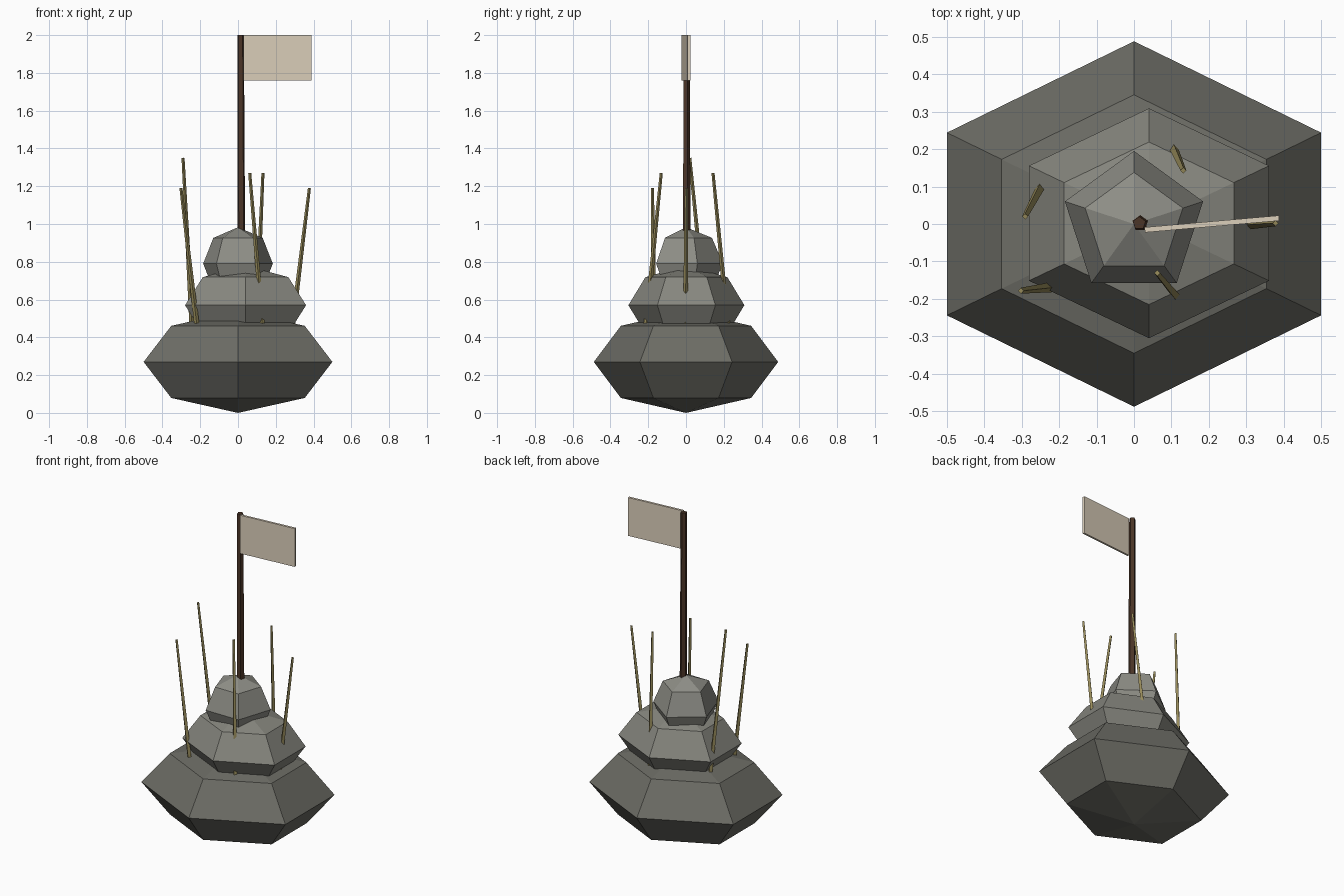
import bpy, math
from mathutils import Vector

if "Cube" in bpy.data.objects:
    bpy.data.objects.remove(bpy.data.objects["Cube"])


def material(name, rgb):
    m = bpy.data.materials.new(name)
    m.diffuse_color = (*rgb, 1)
    m.use_nodes = True
    m.node_tree.nodes["Principled BSDF"].inputs["Base Color"].default_value = m.diffuse_color
    return m


dark_stone = material("dark_stone", (0.15, 0.15, 0.13))
mid_stone = material("mid_stone", (0.24, 0.24, 0.21))
light_stone = material("light_stone", (0.27, 0.27, 0.24))
wood = material("wood", (0.07, 0.035, 0.02))
straw = material("straw", (0.30, 0.25, 0.10))
cloth = material("cloth", (0.72, 0.63, 0.50))


def finish(name, mat):
    ob = bpy.context.object
    ob.name = name
    ob.data.materials.append(mat)
    return ob


def stone(name, sides, centre, scale, mat):
    # coarse sphere with a vertex pointing to +y
    bpy.ops.mesh.primitive_uv_sphere_add(segments=sides, ring_count=4, radius=1)
    ob = finish(name, mat)
    turn = math.pi / 2 - math.atan2(*[(ob.data.vertices[1].co.y, ob.data.vertices[1].co.x)
                                      for _ in range(1)][0])
    for v in ob.data.vertices:
        x, y = v.co.x, v.co.y
        c, s = math.cos(turn), math.sin(turn)
        v.co = (centre[0] + (x * c - y * s) * scale[0],
                centre[1] + (x * s + y * c) * scale[1],
                centre[2] + v.co.z * scale[2])


def rod(name, base, tip, r1, r2, sides, mat):
    a, b = Vector(base), Vector(tip)
    bpy.ops.mesh.primitive_cone_add(vertices=sides, radius1=r1, radius2=r2,
                                    depth=(b - a).length, location=(a + b) / 2)
    ob = finish(name, mat)
    ob.rotation_euler = (Vector((0, 0, 1)).rotation_difference(b - a)).to_euler()


# stacked stones
stone("base_stone", 6, (0, 0, 0.27), (0.577, 0.488, 0.27), dark_stone)
stone("middle_stone", 6, (0.04, 0.002, 0.57), (0.37, 0.307, 0.21), mid_stone)
stone("top_stone", 5, (0, 0, 0.79), (0.194, 0.195, 0.193), light_stone)

# flag pole and flag
rod("flag_pole", (0.017, 0.002, 0.9), (0.014, 0.002, 2.0), 0.022, 0.018, 5, wood)
bpy.ops.mesh.primitive_cube_add(size=1, location=(0.208, 0, 1.88),
                                rotation=(0, 0, math.radians(5)))
finish("flag", cloth).scale = (0.36, 0.014, 0.24)

# thin stalks leaning between the stones: base, tip
stalks = [
    ((-0.242, 0.112, 0.43), (-0.291, 0.02, 1.35)),
    ((-0.214, -0.168, 0.43), (-0.302, -0.178, 1.19)),
    ((0.096, 0.224, 0.43), (0.132, 0.143, 1.27)),
    ((0.132, -0.215, 0.43), (0.062, -0.131, 1.27)),
    ((0.285, -0.003, 0.43), (0.378, 0.002, 1.19)),
]
for i, (base, tip) in enumerate(stalks):
    rod(f"stalk_{i + 1}", base, tip, 0.014, 0.008, 4, straw)
